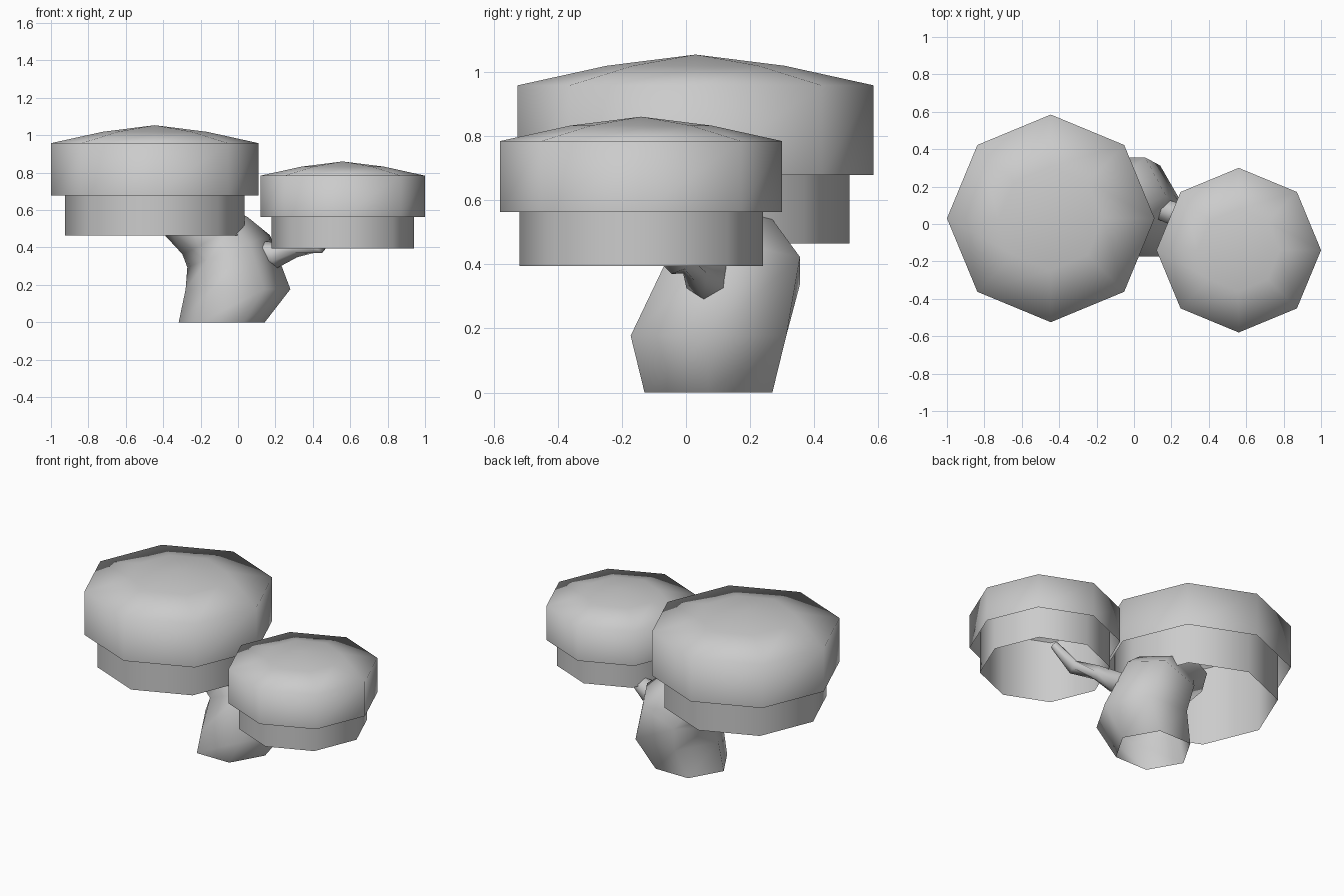
import bpy, bmesh, math
from mathutils import Vector

if "Cube" in bpy.data.objects:
    bpy.data.objects.remove(bpy.data.objects["Cube"])


def finish(name, bm, angle):
    bmesh.ops.recalc_face_normals(bm, faces=bm.faces)
    mesh = bpy.data.meshes.new(name)
    bm.to_mesh(mesh)
    bm.free()
    ob = bpy.data.objects.new(name, mesh)
    bpy.context.collection.objects.link(ob)
    bpy.ops.object.select_all(action='DESELECT')
    ob.select_set(True)
    bpy.context.view_layer.objects.active = ob
    bpy.ops.object.shade_smooth_by_angle(angle=math.radians(angle))
    return ob


def skin_rings(name, rings, sides, angle, apex=None):
    """Join rings of (centre, normal, radius) into an open tube; an apex closes its top."""
    bm = bmesh.new()
    loops = []
    for centre, normal, r in rings:
        n = Vector(normal).normalized()
        ref = Vector((1, 0, 0)) if abs(n.x) < 0.8 else Vector((0, 0, -1))
        u = (ref - n * ref.dot(n)).normalized()
        v = n.cross(u)
        loops.append([bm.verts.new(Vector(centre) + r * (math.cos(a) * u + math.sin(a) * v))
                      for a in (math.tau * i / sides for i in range(sides))])
    for a, b in zip(loops, loops[1:]):
        for i in range(sides):
            j = (i + 1) % sides
            bm.faces.new((a[i], a[j], b[j], b[i]))
    if apex:
        tip = bm.verts.new(apex)
        for i in range(sides):
            bm.faces.new((loops[-1][i], loops[-1][(i + 1) % sides], tip))
    return finish(name, bm, angle)


def shell(name, x, y, profile, apex=None):
    """Octagonal shell from (radius, height) pairs."""
    rings = [((x, y, z), (0, 0, 1), r) for r, z in profile]
    skin_rings(name, rings, 8, 100, apex=apex and (x, y, apex))


# Two foliage clumps, each a domed shell around a narrower straight skirt
for size, x, y, z, r, drop in (("large", -0.445, 0.03, 0.679, 0.555, 0.214),
                               ("small", 0.56, -0.14, 0.563, 0.44, 0.168)):
    shell(size + "_upper_foliage", x, y,
          [(r, z), (r, z + 0.502 * r), (r / 2, z + 0.612 * r)], z + 0.675 * r)
    shell(size + "_lower_foliage", x, y,
          [(0.863 * r, z - drop), (0.863 * r, z + 0.525 * r)])

# Thick hexagonal trunk bending left into the large clump
skin_rings("trunk", [
    ((-0.087, 0.07, 0.0), (0, 0, 1), 0.23),
    ((0.0, 0.07, 0.177), (0, 0, 1), 0.28),
    ((-0.05, 0.15, 0.38), (-0.36, 0, 0.93), 0.237),
    ((-0.125, 0.11, 0.465), (-0.5, -0.05, 0.86), 0.2),
    ((-0.34, 0.08, 0.60), (-0.6, -0.1, 0.7), 0.13),
], 6, 75)

# Thin side branch curling up into the small clump
skin_rings("branch", [
    ((0.12, 0.09, 0.37), (1, -0.4, -0.1), 0.065),
    ((0.20, 0.06, 0.36), (1, -0.4, 0.2), 0.07),
    ((0.31, 0.03, 0.395), (1, -0.5, 0.15), 0.048),
    ((0.435, -0.03, 0.41), (0.9, -0.5, 0.5), 0.045),
    ((0.53, -0.09, 0.55), (0.5, -0.4, 0.8), 0.025),
], 6, 75)
